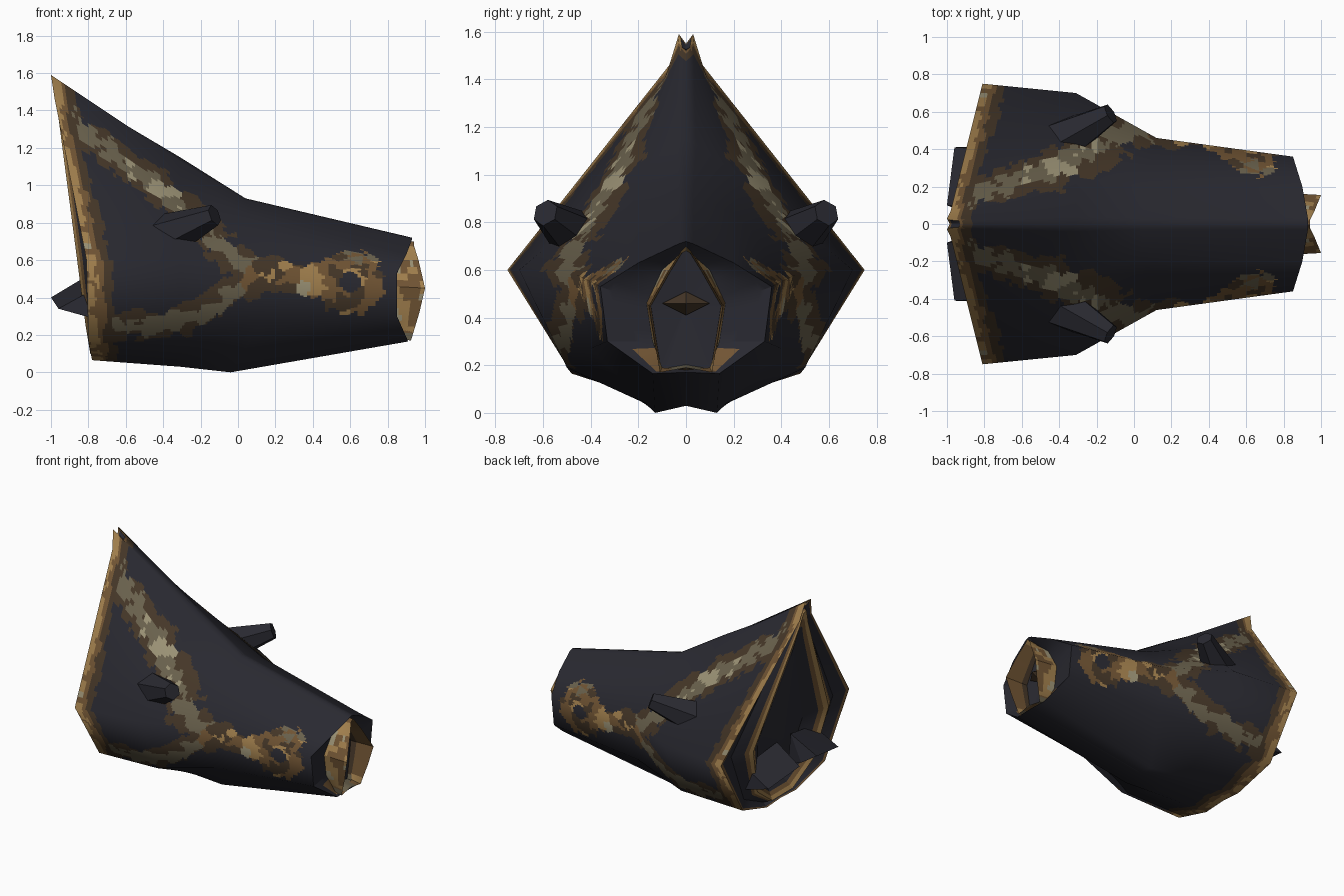
import bpy, bmesh, math, random
from mathutils import Vector
from mathutils.kdtree import KDTree

if "Cube" in bpy.data.objects:
    bpy.data.objects.remove(bpy.data.objects["Cube"])

random.seed(7)

# Palette
PALETTE = [("charcoal", (.022, .022, .03)), ("dark_brown", (.06, .038, .021)),
           ("brown", (.165, .09, .034)), ("gold", (.36, .215, .075)),
           ("olive_grey", (.145, .122, .075)), ("pale_stone", (.33, .29, .18))]
MATS = []
for name, c in PALETTE:
    m = bpy.data.materials.new(name)
    m.diffuse_color = (*c, 1)
    m.use_nodes = True
    m.node_tree.nodes["Principled BSDF"].inputs["Base Color"].default_value = m.diffuse_color
    MATS.append(m)
DARK, DBROWN, BROWN, GOLD, OLIVE, PALE = range(6)

# Seeded random cells that give the paint its blotchy edges
COUNT = 13000
CELLS = KDTree(COUNT)
TONE = []
for i in range(COUNT):
    CELLS.insert((random.uniform(-1, 1), random.uniform(0, .8), random.uniform(0, 1.6)), i)
    TONE.append(random.random())
CELLS.balance()


def finish(name, bm, normals=None):
    me = bpy.data.meshes.new(name)
    bm.to_mesh(me)
    bm.free()
    ob = bpy.data.objects.new(name, me)
    bpy.context.collection.objects.link(ob)
    for m in MATS:
        me.materials.append(m)
    bpy.ops.object.select_all(action='DESELECT')
    ob.select_set(True)
    bpy.context.view_layer.objects.active = ob
    if normals:
        bpy.ops.object.shade_smooth()
        me.normals_split_custom_set_from_vertices(normals)
    else:
        bpy.ops.object.shade_smooth_by_angle(angle=math.radians(25))
    mod = ob.modifiers.new("mirror", 'MIRROR')
    mod.use_axis = (False, True, False)
    mod.merge_threshold = .0005
    return ob


def blend(grid, a, b, nu, nv):
    i, j = min(a // nu, len(grid) - 2), min(b // nv, len(grid[0]) - 2)
    s, t = a / nu - i, b / nv - j
    top = grid[i][j].lerp(grid[i][j + 1], t)
    return top.lerp(grid[i + 1][j].lerp(grid[i + 1][j + 1], t), s)


def soft_normals(rings):
    """Smooth normals of the coarse skin, so broad planes shade as one."""
    out, last, end = [], len(rings) - 1, len(rings[0]) - 1
    for i in range(last + 1):
        row = []
        for j in range(end + 1):
            du = rings[min(i + 1, last)][j] - rings[max(i - 1, 0)][j]
            dv = rings[i][min(j + 1, end)] - rings[i][max(j - 1, 0)]
            n = du.cross(dv)
            if j in (0, end):
                n = Vector((n.x, 0, n.z))
            row.append(n.normalized())
        out.append(row)
    return out


def loft(name, rings, nu, nv, paint, soft=False):
    """Half skin through rings (top to keel, y >= 0), painted face by face."""
    rings = [[Vector(p) for p in r] for r in rings]
    U, V = (len(rings) - 1) * nu, (len(rings[0]) - 1) * nv
    bm = bmesh.new()
    g = [[bm.verts.new(blend(rings, a, b, nu, nv)) for b in range(V + 1)]
         for a in range(U + 1)]
    for a in range(U):
        for b in range(V):
            f = bm.faces.new((g[a][b], g[a + 1][b], g[a + 1][b + 1], g[a][b + 1]))
            c = f.calc_center_median()
            f.material_index = paint(c, (a + .5) / nu, (b + .5) / nv,
                                     (c - g[0][b].co).length)
    if soft:
        ctrl = soft_normals(rings)
        return finish(name, bm, [blend(ctrl, a, b, nu, nv).normalized()
                                 for a in range(U + 1) for b in range(V + 1)])
    bmesh.ops.remove_doubles(bm, verts=bm.verts, dist=.0002)
    return finish(name, bm)


def path_dist(x, z, pts):
    p, best = Vector((x, z)), 9
    for a, b in zip(pts, pts[1:]):
        a, b = Vector(a), Vector(b)
        t = max(0, min(1, (p - a).dot(b - a) / (b - a).length_squared))
        best = min(best, (p - a.lerp(b, t)).length)
    return best


UPPER = [(-.93, 1.44), (-.86, 1.3), (-.7, 1.19), (-.45, 1.0), (-.2, .8), (-.02, .6), (.12, .54)]
LOWER = [(-.72, .23), (-.5, .25), (-.2, .3), (-.02, .44), (.12, .5)]
CHEEK = [(.1, .52), (.3, .52), (.42, .5)]


def mottle(c, u, v, edge):
    """Stone-like blotches: colour is chosen near the centre of each random cell."""
    cell, index, _ = CELLS.find(c)
    r = TONE[index]
    x, z = c.x * .35 + cell.x * .65, c.z * .35 + cell.z * .65
    if u < 1.02:                                  # rim trim
        e = edge + (r - .5) * .03
        if e < .058:
            return PALE if r > .97 else GOLD if r > .25 else BROWN
        if e < .09:
            return BROWN
        if e < .14:
            return DBROWN
    if v > 4.1 or v < 1:
        return DARK
    if math.hypot(c.x - .6, c.z - .48) < .055:    # cheek ring
        return DARK
    ring = math.hypot(x - .6, (z - .48) * 1.08)
    if ring < .185 or path_dist(x, z, CHEEK) < .088:
        if abs(x - .39) < .05 and abs(z - .5) < .08:
            return GOLD if r > .1 else PALE
        if z > .6 and r > .6:
            return OLIVE
        if r > .93:
            return GOLD
        return BROWN if r > (.6 if ring < .11 or x < .33 else .25) else DBROWN
    d = min(path_dist(x, z, UPPER), path_dist(x, z, LOWER))
    if d < .036:
        return PALE if r > .7 and -.6 < x < -.2 and z > .6 else OLIVE if r > .06 else DBROWN
    if d < .076 and r > .1:
        return DBROWN
    return DARK


# Main shell: rim, brow, throat, nose
RIM = [(-.985, 0, 1.55), (-1, .03, 1.59), (-.98, .07, 1.46), (-.81, .75, .6),
       (-.8, .48, .165), (-.78, .17, .065), (-.78, 0, .075)]
BROW = [(-.31, 0, 1.15), (-.31, .04, 1.13), (-.31, .25, .98), (-.31, .7, .6),
        (-.31, .5, .19), (-.31, .15, .03), (-.31, 0, .05)]
THROAT = [(.04, 0, .93), (.04, .03, .92), (.06, .2, .84), (.12, .46, .58),
          (.12, .4, .27), (-.04, .13, 0), (-.04, 0, .03)]
NOSE = [(.93, 0, .72), (.93, .03, .71), (.9, .2, .63), (.85, .36, .53),
        (.85, .33, .3), (.91, .14, .165), (.91, 0, .17)]
loft("head_shell", [RIM, BROW, THROAT, NOSE], 38, 28, mottle, soft=True)

# Beak: recess, flared lip and hollow mouth
RECESS = [(.87, 0, .68), (.87, .02, .67), (.84, .1, .6), (.82, .165, .46),
          (.82, .14, .3), (.86, .1, .19), (.87, 0, .18)]
LIP = [(.94, 0, .7), (.94, .02, .68), (.965, .07, .6), (1, .155, .45),
       (.97, .135, .32), (.925, .11, .17), (.925, 0, .19)]
MOUTH = [(.82, p[1] * .95, .44 + (p[2] - .44) * .95) for p in LIP]


def beak_paint(c, u, v, edge):
    r = TONE[CELLS.find(c)[1]]
    if u < 1:                                     # recess, brown at its foot
        return BROWN if c.z < .26 and c.y > .09 and u > .4 else DARK
    if u < 2:                                     # outside of the lip
        return PALE if r > .85 else GOLD if r > .4 else BROWN
    if u < 3:                                     # inside of the mouth
        return OLIVE if c.z < .22 else BROWN if u < 2.8 else DBROWN
    return DARK


loft("beak", [NOSE, RECESS, LIP, MOUTH, [(.8, 0, .45)] * 7], 8, 4, beak_paint)

# Tongue: small faceted wedge inside the mouth
bm = bmesh.new()
for p in [(.82, 0, .51), (.9, 0, .46), (.83, .1, .46), (.82, 0, .41)]:
    bm.verts.new(p)
hull = bmesh.ops.convex_hull(bm, input=bm.verts)
for f in bm.faces:
    f.material_index = DBROWN
finish("tongue", bm)

# Back lining: groove, inner gold ridge and shallow folded neck
RIDGE = [(-.975, 0, 1.5), (-.975, .02, 1.49), (-.965, .05, 1.4), (-.86, .44, .6),
         (-.815, .33, .25), (-.79, .12, .1), (-.79, 0, .1)]
GROOVE = [(Vector(a) + Vector(b)) / 2 + Vector((.05, 0, 0)) for a, b in zip(RIDGE, RIM)]
NECK = [(p[0] + .09, p[1] * .6, .5 + (p[2] - .5) * .7) for p in RIDGE]


def lining_paint(c, u, v, edge):
    if 1.6 < u < 2.4:
        return GOLD if 1.75 < u < 2.2 else BROWN
    return BROWN if u > 3.8 else DARK


loft("back_lining", [[(-.8, 0, .5)] * 7, NECK, RIDGE, GROOVE, RIM], 10, 3, lining_paint)

# Neck spikes: pointed wedges behind the rim
bm = bmesh.new()
for p in [(-.74, .42, .28), (-.96, .41, .34), (-.76, .4, .45), (-1, .1, .4),
          (-.8, .08, .52), (-.78, .08, .29), (-.9, .06, .34)]:
    bm.verts.new(p)
bmesh.ops.convex_hull(bm, input=bm.verts)
finish("neck_spikes", bm)

# Horns: blunt six-sided stubs on the brow
bm = bmesh.new()
a, b = Vector((-.39, .44, .725)), Vector((-.125, .59, .84))
bmesh.ops.create_cone(bm, cap_ends=True, segments=6, radius1=.125, radius2=.058,
                      depth=(b - a).length)
rot = (b - a).to_track_quat('Z', 'Y').to_matrix().to_4x4()
bmesh.ops.transform(bm, matrix=rot, verts=bm.verts)
bmesh.ops.translate(bm, vec=(a + b) / 2, verts=bm.verts)
finish("horns", bm)
